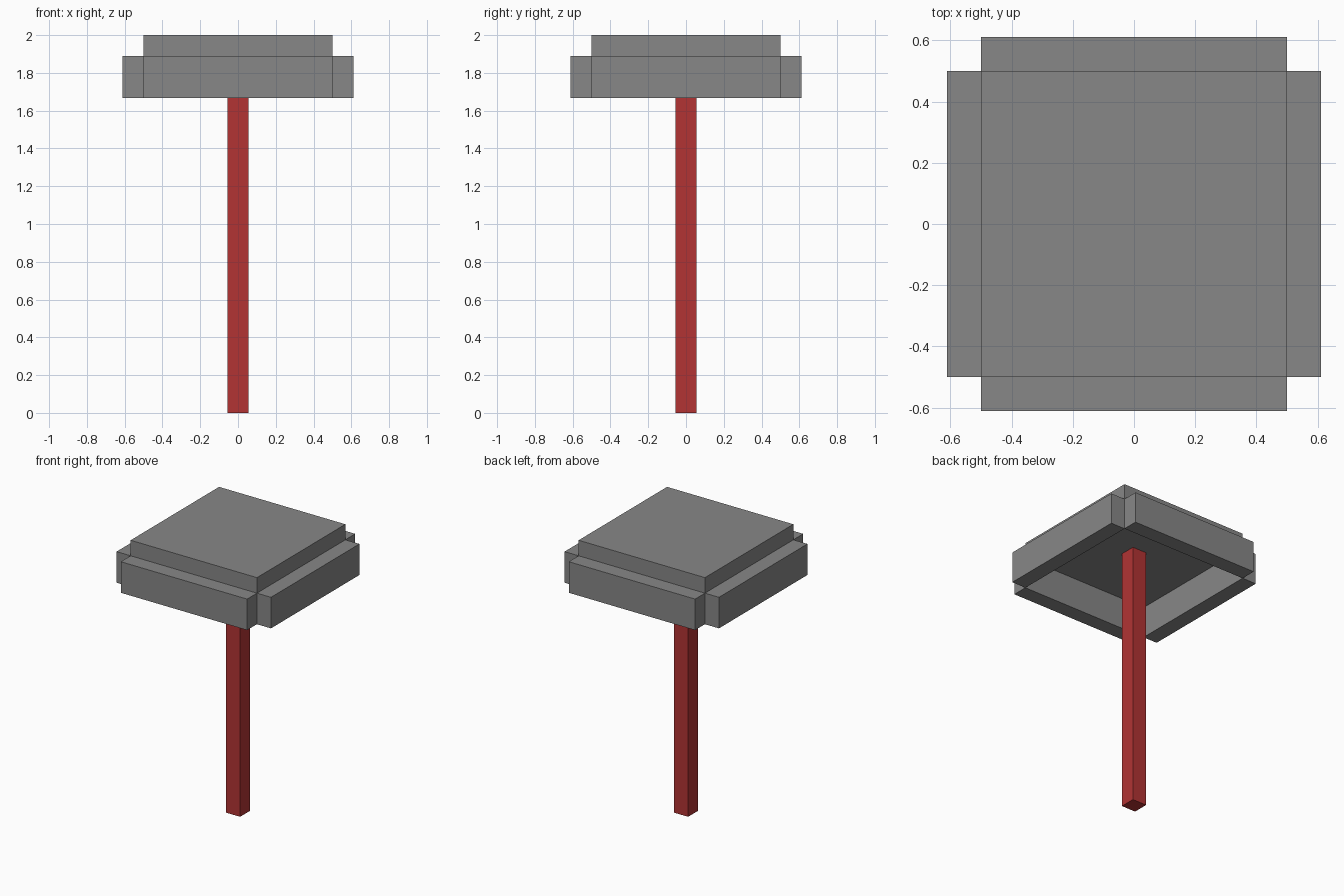
import bpy
from math import radians
from mathutils import Matrix, Vector

if "Cube" in bpy.data.objects:
    bpy.data.objects.remove(bpy.data.objects["Cube"], do_unlink=True)

U = 1 / 9  # block size the whole model is built on


def material(name, color):
    mat = bpy.data.materials.new(name)
    mat.use_nodes = True
    mat.diffuse_color = color
    bsdf = next(n for n in mat.node_tree.nodes if n.type == "BSDF_PRINCIPLED")
    bsdf.inputs["Base Color"].default_value = color
    return mat


def box(name, size, center, mat, turn=0):
    """Box sized and placed in blocks, then turned about the z axis."""
    bpy.ops.mesh.primitive_cube_add(size=1)
    obj = bpy.context.object
    obj.name = name
    place = Matrix.Translation(Vector(center) * U)
    scale = Matrix.Diagonal((*(s * U for s in size), 1))
    obj.data.transform(Matrix.Rotation(radians(turn), 4, "Z") @ place @ scale)
    obj.data.materials.append(mat)


grey = material("grey", (0.242, 0.242, 0.242, 1))
red = material("red", (0.445, 0.034, 0.034, 1))

# Post reaching up to the underside of the top slab
box("post", (1, 1, 17), (0, 0, 8.5), red)

# Square top slab
box("top_slab", (9, 9, 1), (0, 0, 17.5), grey)

# Four boards around the slab, leaving the underside hollow
for i, side in enumerate(("front", "left", "back", "right")):
    box(side + "_board", (9, 1, 2), (0, -5, 16), grey, turn=90 * i)
